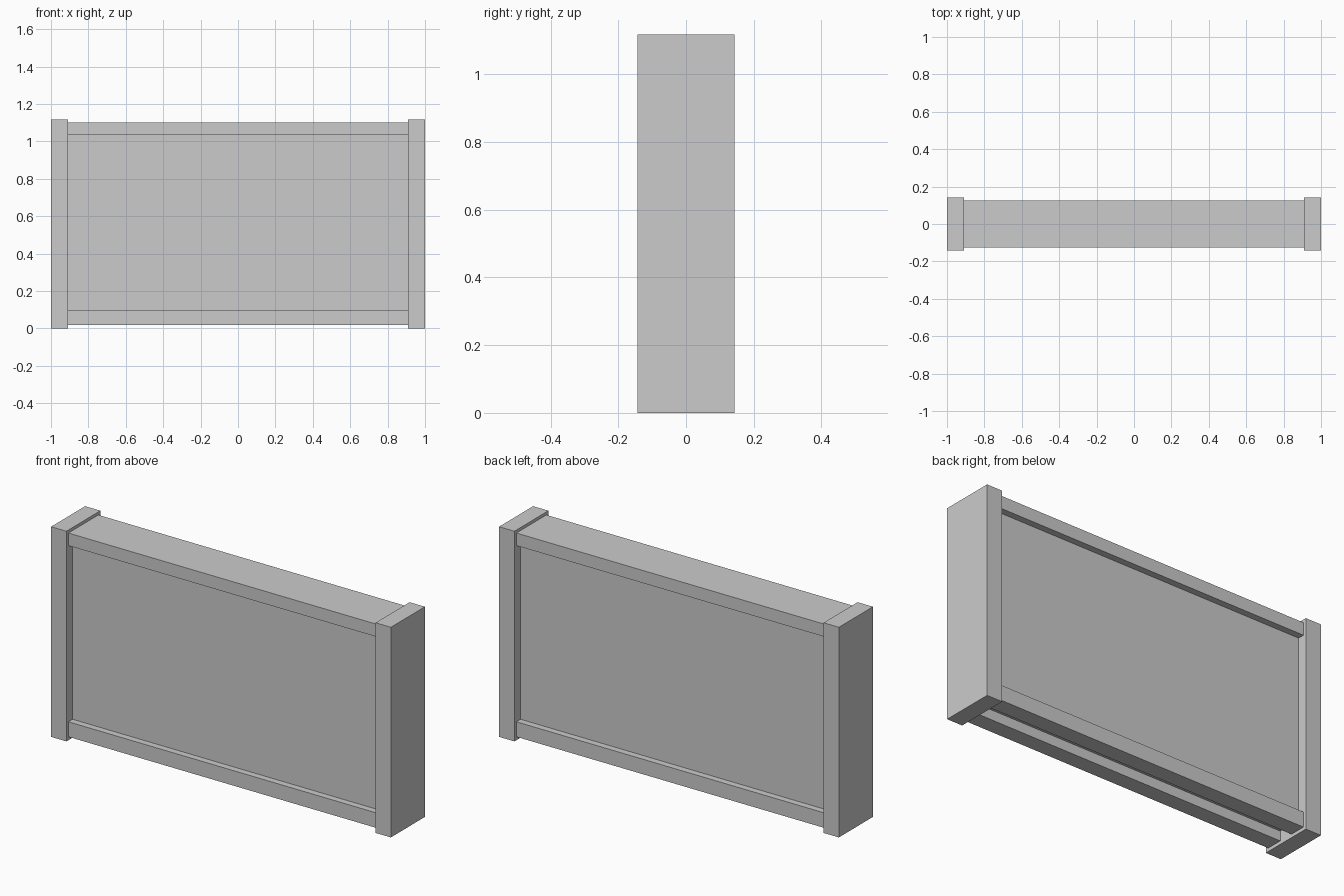
import bpy

if "Cube" in bpy.data.objects:
    bpy.data.objects.remove(bpy.data.objects["Cube"])


def box(name, x0, x1, y0, y1, z0, z1):
    bpy.ops.mesh.primitive_cube_add(
        size=1, location=((x0 + x1) / 2, (y0 + y1) / 2, (z0 + z1) / 2))
    ob = bpy.context.object
    ob.name = name
    ob.scale = (x1 - x0, y1 - y0, z1 - z0)
    bpy.ops.object.transform_apply(location=False, rotation=False, scale=True)
    return ob


INNER = 0.91      # inside face of the end posts
POST_Y = 0.143    # half depths
RAIL_Y = 0.126
PANEL_Y = 0.091
SLOT_Y = 0.04

# End posts
box("left_post", -1, -INNER, -POST_Y, POST_Y, 0, 1.118)
box("right_post", INNER, 1, -POST_Y, POST_Y, 0, 1.118)

# Recessed panel
box("panel", -INNER, INNER, -PANEL_Y, PANEL_Y, 0.07, 1.035)

# Top rail overhanging the panel
box("top_rail", -INNER, INNER, -RAIL_Y, RAIL_Y, 1.035, 1.102)

# Bottom rails with a groove between them
box("front_bottom_rail", -INNER, INNER, -RAIL_Y, -SLOT_Y, 0.018, 0.098)
box("back_bottom_rail", -INNER, INNER, SLOT_Y, RAIL_Y, 0.018, 0.098)
